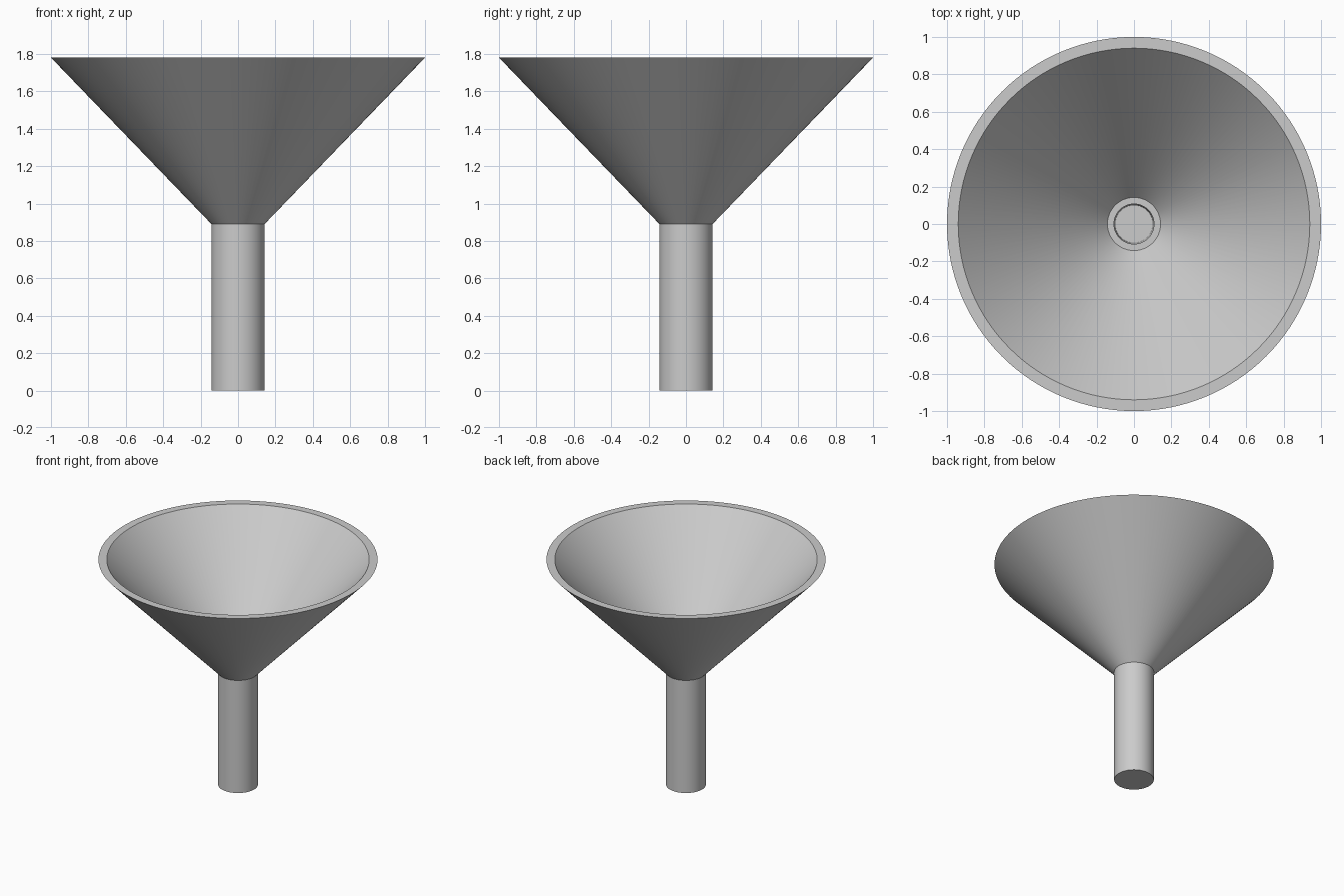
import bpy, bmesh, math

cube = bpy.data.objects.get("Cube")
if cube:
    bpy.data.objects.remove(cube, do_unlink=True)

SIDES = 128

# Plain grey for the whole funnel
grey = bpy.data.materials.new("plain_grey")
grey.use_nodes = True
colour = (0.6, 0.6, 0.6, 1)
grey.diffuse_color = colour
grey.node_tree.nodes["Principled BSDF"].inputs["Base Color"].default_value = colour

# Radius and height, from the closed foot up the outside and down the bore
profile = [
    (0.142, 0.0),   # foot of the spout
    (0.142, 0.89),  # neck
    (1.0, 1.78),    # outer rim
    (0.94, 1.78),   # inner rim
    (0.142, 0.9),   # inner neck ledge
    (0.107, 0.9),   # top of the bore
    (0.1, 0.02),    # floor of the bore
]


def lathe(name, points, material):
    """Revolve a profile about z and close both ends with flat caps."""
    bm = bmesh.new()
    rings = []
    for radius, height in points:
        angles = [math.tau * i / SIDES for i in range(SIDES)]
        rings.append([bm.verts.new((radius * math.cos(a), radius * math.sin(a), height))
                      for a in angles])
    for low, high in zip(rings, rings[1:]):
        for i in range(SIDES):
            j = (i + 1) % SIDES
            bm.faces.new((low[i], low[j], high[j], high[i]))
    bm.faces.new(rings[0][::-1])
    bm.faces.new(rings[-1])
    bmesh.ops.recalc_face_normals(bm, faces=bm.faces)
    mesh = bpy.data.meshes.new(name)
    bm.to_mesh(mesh)
    bm.free()
    mesh.materials.append(material)
    obj = bpy.data.objects.new(name, mesh)
    bpy.context.collection.objects.link(obj)
    return obj


funnel = lathe("funnel", profile, grey)

# Smooth walls with crisp rims
bpy.ops.object.select_all(action="DESELECT")
funnel.select_set(True)
bpy.context.view_layer.objects.active = funnel
bpy.ops.object.shade_smooth_by_angle(angle=math.radians(30))
